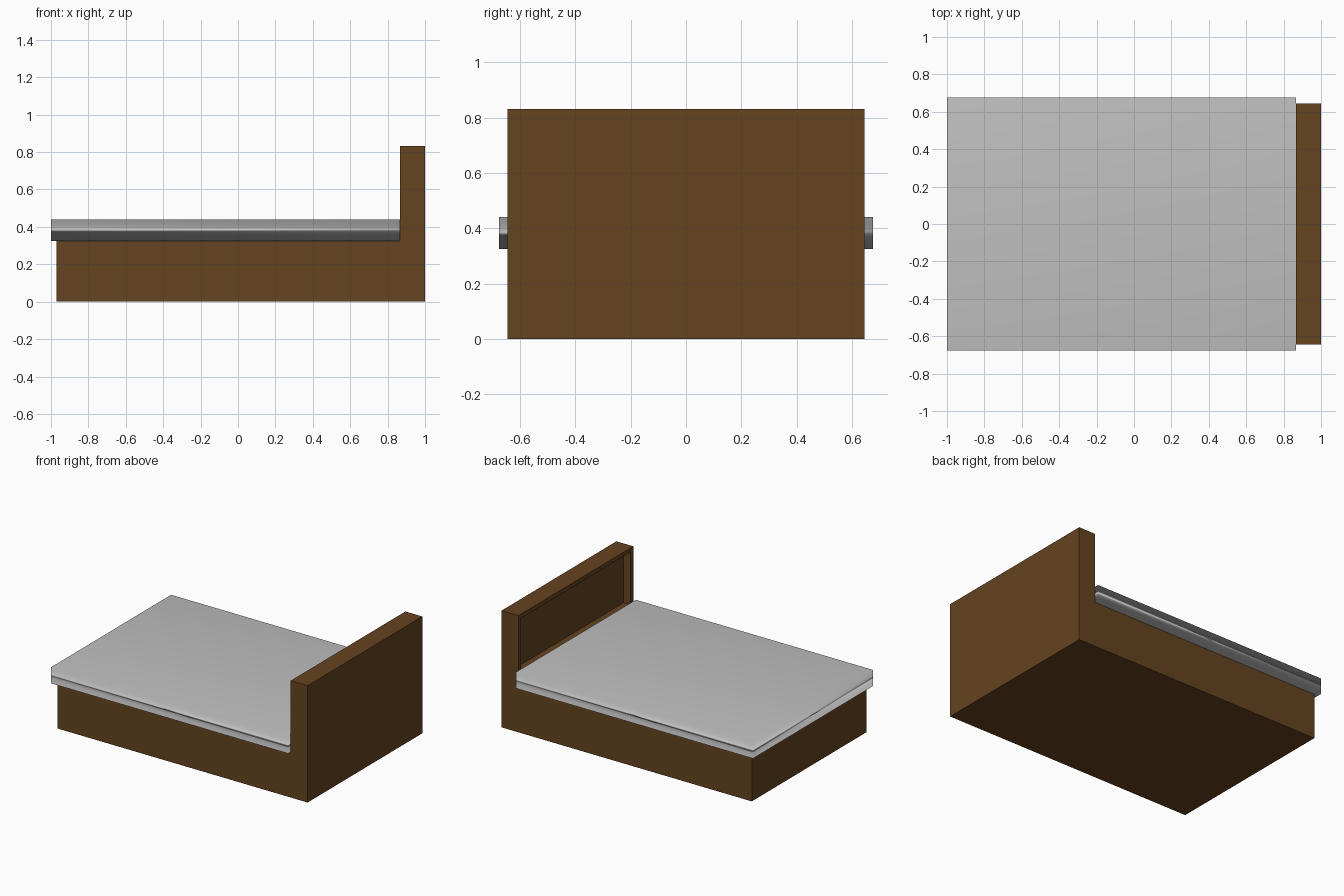
import bpy
import bmesh
from mathutils import Matrix, Vector

cube = bpy.data.objects.get("Cube")
if cube:
    bpy.data.objects.remove(cube, do_unlink=True)


def make_material(name, rgb):
    mat = bpy.data.materials.new(name)
    mat.use_nodes = True
    mat.diffuse_color = (*rgb, 1)
    mat.node_tree.nodes["Principled BSDF"].inputs["Base Color"].default_value = (*rgb, 1)
    return mat


def make_object(name, bm, mat):
    bmesh.ops.recalc_face_normals(bm, faces=bm.faces)
    mesh = bpy.data.meshes.new(name)
    bm.to_mesh(mesh)
    bm.free()
    mesh.materials.append(mat)
    obj = bpy.data.objects.new(name, mesh)
    bpy.context.collection.objects.link(obj)
    return obj


wood = make_material("dark brown wood", (0.130, 0.056, 0.015))
fabric = make_material("light grey fabric", (0.527, 0.527, 0.527))

HEAD_X, DECK_Z, MATTRESS_Z, HEAD_Z = 0.867, 0.325, 0.44, 0.832
HALF_WIDTH, RIM, RECESS = 0.645, 0.042, 0.055

# Bed frame: side profile of base and headboard, extruded across the width
bm = bmesh.new()
profile = [(-0.97, 0), (1, 0), (1, HEAD_Z), (HEAD_X, HEAD_Z),
           (HEAD_X, MATTRESS_Z - RIM), (HEAD_X, DECK_Z), (-0.97, DECK_Z)]
side = bm.faces.new([bm.verts.new((x, -HALF_WIDTH, z)) for x, z in profile])
extruded = bmesh.ops.extrude_face_region(bm, geom=[side])["geom"]
bmesh.ops.translate(bm, vec=(0, 2 * HALF_WIDTH, 0),
                    verts=[g for g in extruded if isinstance(g, bmesh.types.BMVert)])
bmesh.ops.recalc_face_normals(bm, faces=bm.faces)

# Recessed panel on the headboard's inner side
panel = [f for f in bm.faces
         if f.normal.x < -0.9 and f.calc_center_median().z > MATTRESS_Z]
bmesh.ops.inset_individual(bm, faces=panel, thickness=RIM)
panel = bmesh.ops.extrude_discrete_faces(bm, faces=panel)["faces"]
bmesh.ops.translate(bm, vec=(RECESS, 0, 0), verts=panel[0].verts)
make_object("bed_frame", bm, wood)

# Mattress: slab overhanging the base, with softly shaded sides
bm = bmesh.new()
size = Vector((1 + HEAD_X, 1.35, MATTRESS_Z - DECK_Z))
centre = Vector(((HEAD_X - 1) / 2, 0, (MATTRESS_Z + DECK_Z) / 2))
bmesh.ops.create_cube(bm, size=1,
                      matrix=Matrix.Translation(centre) @ Matrix.Diagonal((*size, 1)))
mattress = make_object("mattress", bm, fabric)
for poly in mattress.data.polygons:
    poly.use_smooth = True
soft = mattress.modifiers.new("soft_shading", 'WEIGHTED_NORMAL')
soft.mode = 'FACE_AREA'
